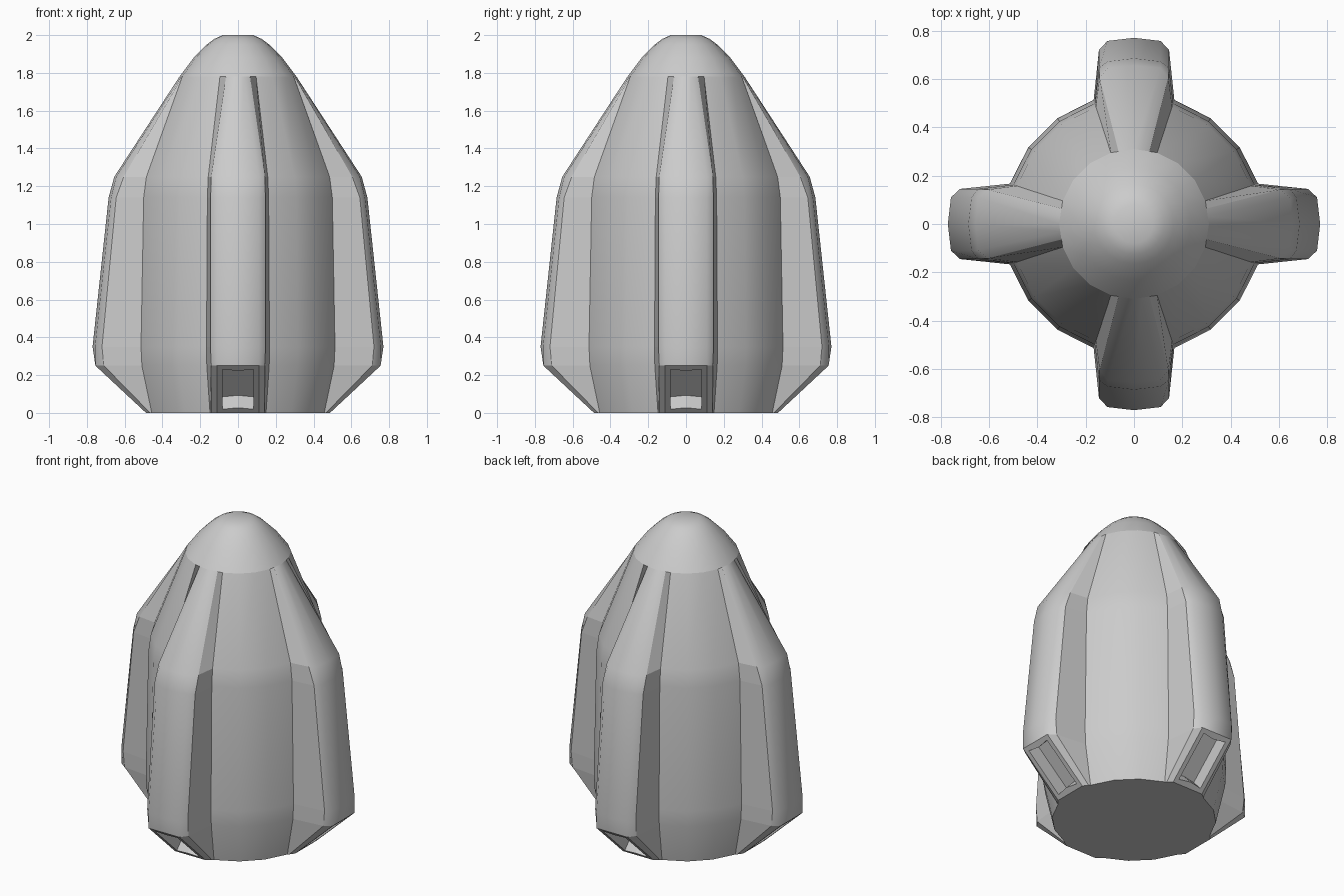
import bpy, bmesh, math

cube = bpy.data.objects.get("Cube")
if cube:
    bpy.data.objects.remove(cube, do_unlink=True)

SIDES = 20
STEP = math.tau / SIDES
C, S = math.cos(STEP), math.sin(STEP)

grey = bpy.data.materials.new("plain_grey")
grey.use_nodes = True
grey.diffuse_color = (0.6, 0.6, 0.6, 1)
grey.node_tree.nodes["Principled BSDF"].inputs["Base Color"].default_value = (0.6, 0.6, 0.6, 1)


def add_object(name, bm, turn=0.0):
    mesh = bpy.data.meshes.new(name)
    bm.to_mesh(mesh)
    bm.free()
    mesh.materials.append(grey)
    obj = bpy.data.objects.new(name, mesh)
    obj.rotation_euler.z = turn
    bpy.context.collection.objects.link(obj)
    return obj


def ring(bm, r, z):
    return [bm.verts.new((r * math.cos(i * STEP), r * math.sin(i * STEP), z))
            for i in range(SIDES)]


def bridge(bm, low, high, columns):
    for i in columns:
        j = (i + 1) % SIDES
        bm.faces.new((low[i], low[j], high[j], high[i])).smooth = True


# Fin stations: height, hull radius, side x, side y, bevel x, centre x
BEVEL_Y = 0.11
STATIONS = [
    (0.00, 0.480, 0.465, 0.140, 0.487, 0.487),
    (0.25, 0.535, 0.710, 0.143, 0.755, 0.755),
    (0.35, 0.540, 0.720, 0.145, 0.757, 0.770),
    (1.14, 0.525, 0.645, 0.145, 0.672, 0.685),
    (1.25, 0.510, 0.605, 0.142, 0.645, 0.655),
]
TOP_Z, TOP_R = 1.78, 0.31

# Hull: many-sided shell, left open where the fins grow out
bm = bmesh.new()
rings = [ring(bm, s[1], s[0]) for s in STATIONS] + [ring(bm, TOP_R, TOP_Z)]
open_columns = [i for i in range(SIDES) if i % 5 not in (0, 4)]
for low, high in zip(rings, rings[1:]):
    bridge(bm, low, high, open_columns)
bm.faces.new([v for i, v in reversed(list(enumerate(rings[0]))) if i % 5])
bmesh.ops.delete(bm, geom=[v for v in bm.verts if not v.link_faces], context='VERTS')
add_object("hull", bm)

# Nose: rounded cap with a small flat tip
bm = bmesh.new()
rings = [ring(bm, r, z) for r, z in
         ((TOP_R, TOP_Z), (0.235, 1.88), (0.165, 1.95), (0.125, 1.98), (0.08, 2.0))]
for low, high in zip(rings, rings[1:]):
    bridge(bm, low, high, range(SIDES))
bm.faces.new(rings[-1]).smooth = True
add_object("nose", bm)


# Fins: lofted along the stations, with a recessed pocket underneath
def build_fin(name, turn):
    bm = bmesh.new()
    rows = []
    for z, r, sx, sy, bx, cx in STATIONS:
        half = [(r * C, r * S), (sx, sy), (bx, BEVEL_Y)]
        pts = [(x, -y) for x, y in half] + [(cx, 0)] + half[::-1]
        rows.append([bm.verts.new((x, y, z)) for x, y in pts])
    # the tip follows the nose rim
    tip = []
    for k in range(-3, 4):
        t = abs(k) / 3
        x, y = TOP_R * (1 - t + t * C), TOP_R * S * k / 3
        tip.append(bm.verts.new((x, y, TOP_Z)))
    rows.append(tip)
    for n, (low, high) in enumerate(zip(rows, rows[1:])):
        for i in range(6):
            if n == 0 and i in (2, 3):
                continue
            face = bm.faces.new((low[i], low[i + 1], high[i + 1], high[i]))
            face.smooth = n > 0 and 0 < i < 5
    low, high = rows[0], rows[1]
    panel = bm.faces.new(low[2:5] + high[4:1:-1])
    bm.faces.new(low[::-1])
    bm.normal_update()
    bmesh.ops.inset_individual(bm, faces=[panel], thickness=0.04)
    bmesh.ops.inset_individual(bm, faces=[panel], thickness=0.0, depth=-0.09)
    add_object(name, bm, turn)


for index, name in enumerate(("left_fin", "back_fin", "right_fin", "front_fin")):
    build_fin(name, index * math.pi / 2)
